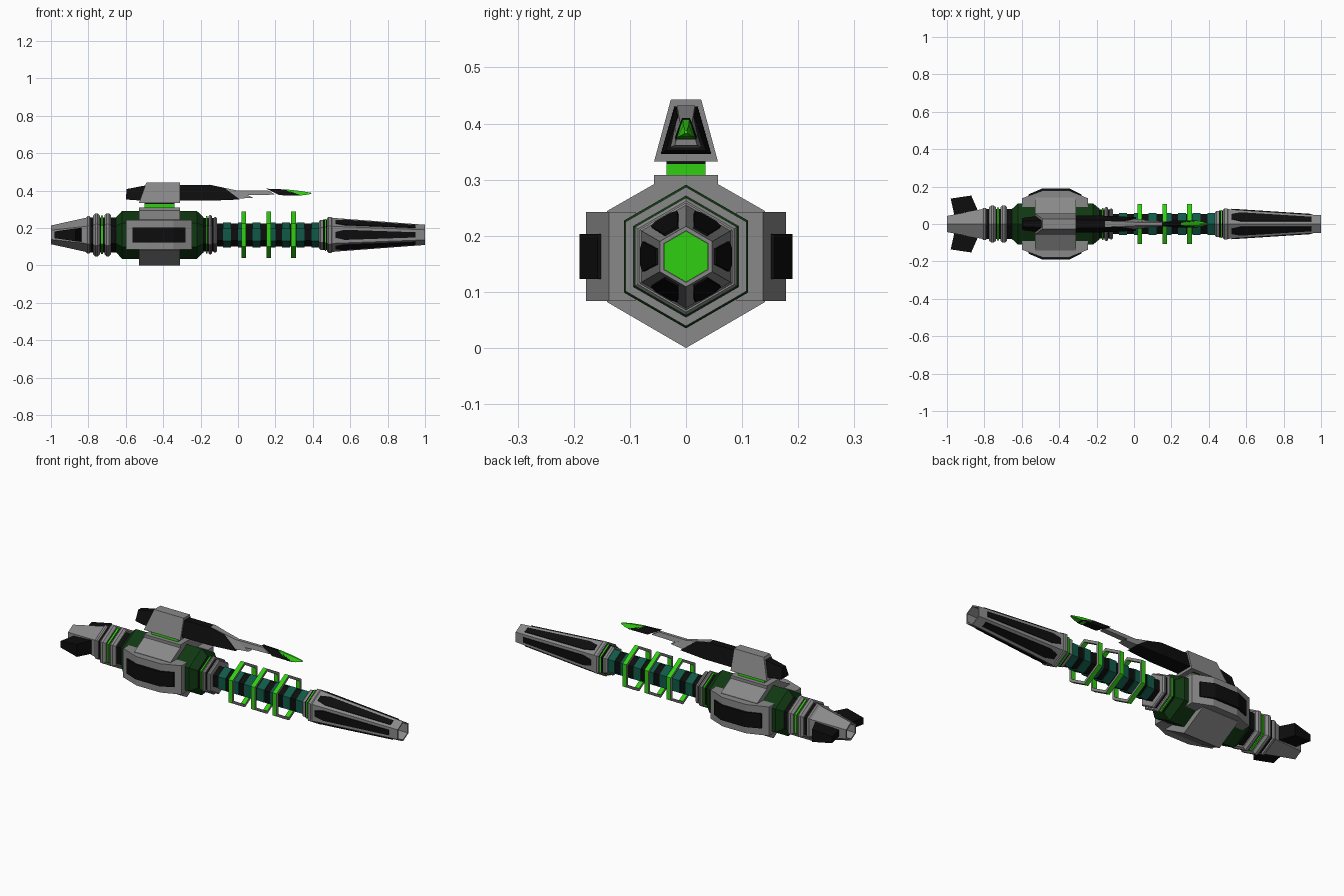
import bpy, bmesh, math
from mathutils import Vector

cube = bpy.data.objects.get("Cube")
if cube:
    bpy.data.objects.remove(cube, do_unlink=True)

AXIS = 0.163


def material(name, rgb):
    m = bpy.data.materials.new(name)
    m.use_nodes = True
    m.diffuse_color = (*rgb, 1)
    bsdf = m.node_tree.nodes["Principled BSDF"]
    bsdf.inputs["Base Color"].default_value = (*rgb, 1)
    bsdf.inputs["Roughness"].default_value = 0.7
    return m


grey = material("grey metal", (0.25, 0.25, 0.25))
black = material("black", (0.004, 0.004, 0.004))
dark_green = material("dark green", (0.005, 0.04, 0.006))
green = material("bright green", (0.03, 0.62, 0.006))
teal = material("teal", (0.005, 0.1, 0.065))


def loft(name, sections, *mats, caps=True, closed=False, rule=None):
    """Skin a list of equal-length point loops; rule picks a material per face."""
    bm = bmesh.new()
    rows = [[bm.verts.new(p) for p in s] for s in sections]
    n = len(rows[0])
    pairs = list(zip(rows, rows[1:]))
    if closed:
        pairs.append((rows[-1], rows[0]))
    for a, b in pairs:
        for i in range(n):
            j = (i + 1) % n
            bm.faces.new((a[i], a[j], b[j], b[i]))
    if caps and not closed:
        bm.faces.new(rows[0])
        bm.faces.new(rows[-1])
    bmesh.ops.recalc_face_normals(bm, faces=bm.faces)
    if rule:
        for f in bm.faces:
            f.material_index = rule(f)
    me = bpy.data.meshes.new(name)
    bm.to_mesh(me)
    bm.free()
    for m in mats:
        me.materials.append(m)
    ob = bpy.data.objects.new(name, me)
    bpy.context.collection.objects.link(ob)
    return ob


def hexagon(x, r):
    angles = [math.radians(90 + 60 * k) for k in range(6)]
    return [(x, r * math.cos(a), AXIS + r * math.sin(a)) for a in angles]


def hex_part(name, stations, mat, **kw):
    return loft(name, [hexagon(x, r) for x, r in stations], mat, **kw)


def ring(name, x0, x1, r, mat, bevel=0.0):
    c = min(bevel, (x1 - x0) / 3)
    st = [(x0, r), (x1, r)] if not c else [(x0, r - c), (x0 + c, r), (x1 - c, r), (x1, r - c)]
    return hex_part(name, st, mat)


def wedge(name, sections, mat):
    """Loft trapezoids given as bottom x, z, top x, z, bottom and top half width."""
    return loft(name, [[(xb, -wb, zb), (xb, wb, zb), (xt, wt, zt), (xt, -wt, zt)]
                       for xb, zb, xt, zt, wb, wt in sections], mat)


# Tail nozzle with an open end
hex_part("tail_nozzle", [(-0.93, 0.038), (-1, 0.04), (-1, 0.05), (-0.81, 0.092)], grey)
ring("tail_glow", -0.94, -0.928, 0.037, green)

# Side fins on the tail
for side, s in (("left", 1), ("right", -1)):
    inner = [(-0.96, 0.045, 0.018), (-0.83, 0.06, 0.038)]
    outer = [(-0.98, 0.136, 0.018), (-0.87, 0.152, 0.034)]
    loft(side + "_tail_fin",
         [[(x, s * y, AXIS + z) for x, y, z in row] + [(x, s * y, AXIS - z) for x, y, z in row[::-1]]
          for row in (inner, outer)], black)

# Rear collars
ring("rear_collar", -0.815, -0.785, 0.1, grey, 0.01)
ring("rear_sleeve", -0.79, -0.63, 0.094, black)
ring("rear_ring_outer", -0.775, -0.738, 0.115, grey, 0.012)
ring("rear_ring_inner", -0.715, -0.678, 0.115, grey, 0.012)
ring("rear_glow_line", -0.732, -0.721, 0.103, green)

# Main body
hex_part("body", [(-0.655, 0.09), (-0.62, 0.128), (-0.22, 0.128), (-0.185, 0.095)], dark_green)

# Front collars
ring("front_sleeve", -0.19, -0.115, 0.09, black)
ring("front_glow_line", -0.171, -0.163, 0.1, green)
ring("front_ring_outer", -0.157, -0.139, 0.105, grey, 0.006)
ring("front_ring_inner", -0.132, -0.113, 0.095, grey, 0.006)

# Ribbed core
pitch = 0.0786
for i in range(7):
    x = -0.115 + i * pitch
    ring("core_gap_%d" % i, x, x + 0.036, 0.061, black)
    ring("core_rib_%d" % i, x + 0.036, x + pitch, 0.067, teal)

# Free hoops round the core: green bands, grey sides
for i, x in enumerate((0.03, 0.165, 0.297)):
    a, b = x - 0.0125, x + 0.0125
    loft("core_hoop_%d" % i,
         [hexagon(a, 0.108), hexagon(a, 0.124), hexagon(b, 0.124), hexagon(b, 0.108)],
         grey, green, closed=True, rule=lambda f: int(abs(f.normal.x) < 0.5))

# Muzzle collars
ring("muzzle_base", 0.433, 0.462, 0.08, grey, 0.008)
ring("muzzle_sleeve", 0.455, 0.49, 0.082, black)
ring("muzzle_glow_line", 0.464, 0.471, 0.086, green)
ring("muzzle_ring", 0.477, 0.505, 0.096, grey, 0.006)

# Tapered open barrel
hex_part("barrel", [(0.5, 0.092), (0.53, 0.089), (1, 0.054), (1, 0.046), (0.88, 0.046)], grey)
ring("barrel_glow", 0.87, 0.884, 0.0455, green)

# Black inlay plate on each barrel face
outline = [(0.52, 0.015), (0.57, 0.027), (0.95, 0.014)]
outline += [(x, -t) for x, t in outline[::-1]]
for k in range(6):
    a = math.radians(60 * k)
    n, t = Vector((0, math.cos(a), math.sin(a))), Vector((0, -math.sin(a), math.cos(a)))
    layers = []
    for lift in (-0.003, 0.004):
        layers.append([Vector((x, 0, AXIS)) + t * w +
                       n * (0.866 * (0.089 - 0.0745 * (x - 0.53)) + lift) for x, w in outline])
    loft("barrel_inlay_%d" % k, layers, black)

# Central housing: hexagon with a squared top
half = [(0, 0), (0.141, 0.082), (0.141, 0.244), (0.057, 0.292), (0.057, 0.308)]
section = half + [(-y, z) for y, z in half[:0:-1]]
loft("housing", [[(x, y, z) for y, z in section] for x in (-0.53, -0.31)], grey)

# Bowed side frames with a black belt
frame = [(-0.6, 0.09), (-0.6, 0.137), (-0.49, 0.178), (-0.345, 0.178), (-0.245, 0.137), (-0.245, 0.09)]
belt = [(-0.565, 0.1), (-0.565, 0.158), (-0.49, 0.19), (-0.345, 0.19), (-0.28, 0.158), (-0.28, 0.1)]
for side, s in (("left", 1), ("right", -1)):
    for part, plan, h, m in (("frame", frame, 0.079, grey), ("belt", belt, 0.04, black)):
        loft(side + "_side_" + part,
             [[(x, s * y, AXIS + z) for x, y in plan] for z in (-h, h)], m)

# Neck under the top pod
for name, z0, z1, w, m in (("neck_glow", 0.305, 0.328, 0.035, green),
                           ("neck_plate", 0.326, 0.334, 0.035, black)):
    wedge(name, [(x, z0, x, z1, w, w) for x in (-0.5, -0.34)], m)

# Top pod and its long blade
wedge("pod", [(-0.53, 0.332, -0.49, 0.443, 0.057, 0.027),
              (-0.31, 0.332, -0.31, 0.443, 0.057, 0.027)], grey)
wedge("pod_tail", [(-0.6, 0.352, -0.595, 0.408, 0.032, 0.014),
                   (-0.5, 0.345, -0.48, 0.43, 0.045, 0.02)], black)
wedge("blade_root", [(-0.32, 0.346, -0.32, 0.43, 0.045, 0.021),
                     (-0.14, 0.346, -0.15, 0.43, 0.044, 0.02),
                     (0.01, 0.352, -0.07, 0.412, 0.036, 0.015)], black)
wedge("blade_shoulder", [(-0.06, 0.354, -0.155, 0.432, 0.034, 0.016),
                         (0.08, 0.361, 0.005, 0.398, 0.02, 0.01)], grey)
wedge("blade_shaft", [(0.0, 0.374, 0.0, 0.4, 0.016, 0.009),
                      (0.2, 0.378, 0.16, 0.401, 0.014, 0.008)], grey)
wedge("blade_head", [(0.22, 0.375, 0.15, 0.41, 0.02, 0.007),
                     (0.34, 0.373, 0.25, 0.406, 0.018, 0.006)], black)
wedge("blade_tip", [(0.31, 0.372, 0.25, 0.407, 0.019, 0.006),
                    (0.36, 0.376, 0.33, 0.398, 0.014, 0.005),
                    (0.392, 0.382, 0.39, 0.388, 0.003, 0.002)], green)
